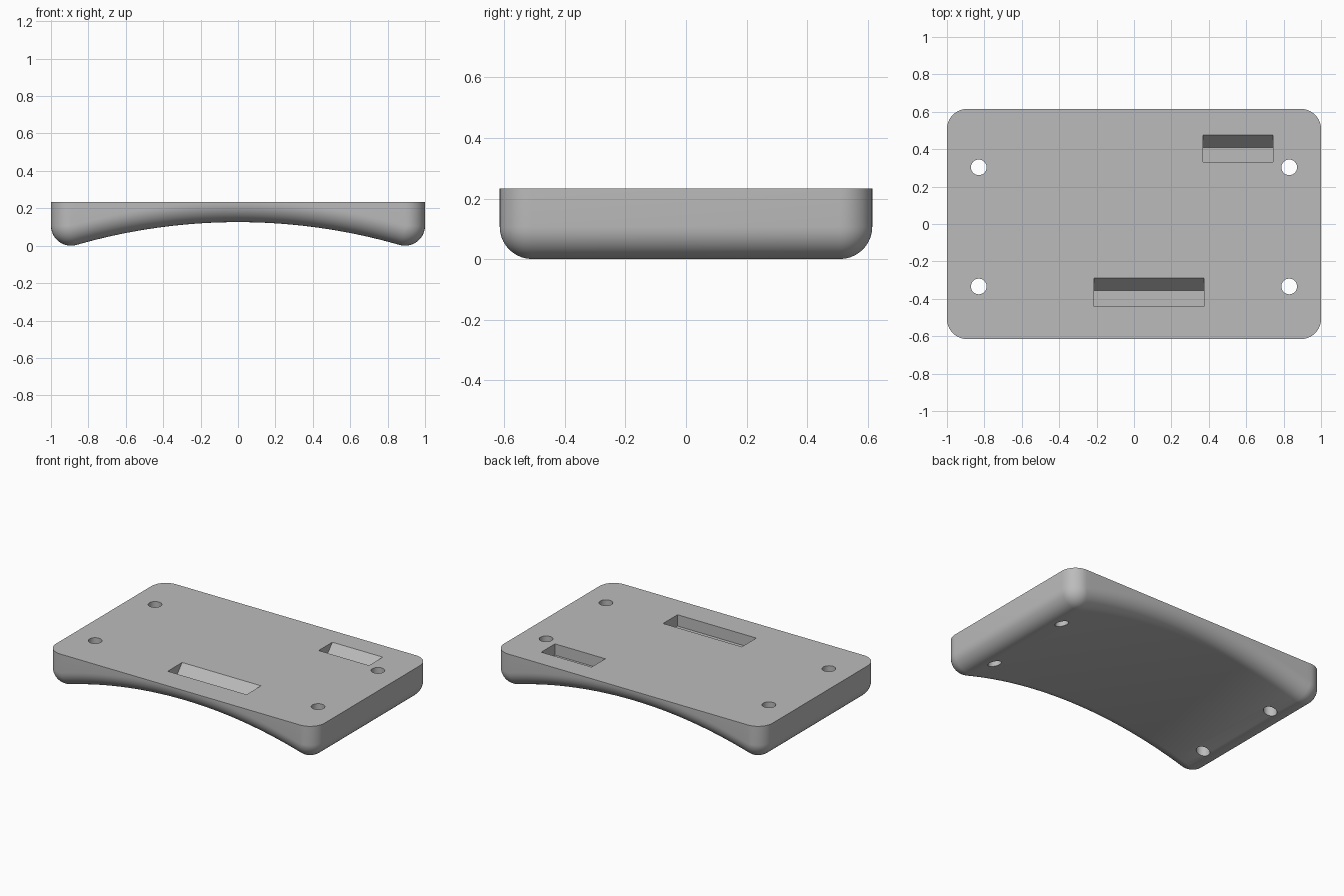
import bpy, bmesh, math

if "Cube" in bpy.data.objects:
    bpy.data.objects.remove(bpy.data.objects["Cube"])

HX, HY, TOP = 1.0, 0.615, 0.233   # half sizes and height
R = 0.107                         # edge and corner radius
RISE = 0.126                      # height of the arched underside at its middle
CX, CY = HX - R, HY - R
S = (CX ** 2 + RISE ** 2) / (2 * RISE)   # radius of the arch followed by the rounding
END = math.asin(CX / S)

grey = bpy.data.materials.new("light grey")
grey.diffuse_color = (0.5, 0.5, 0.5, 1)
grey.use_nodes = True
grey.node_tree.nodes["Principled BSDF"].inputs["Base Color"].default_value = grey.diffuse_color


def make_object(name, bm):
    bmesh.ops.recalc_face_normals(bm, faces=bm.faces)
    mesh = bpy.data.meshes.new(name)
    bm.to_mesh(mesh)
    bm.free()
    mesh.materials.append(grey)
    ob = bpy.data.objects.new(name, mesh)
    bpy.context.collection.objects.link(ob)
    return ob


# Spine of the underside: (x, z, tilt of the normal from straight down)
N, M = 48, 10
spine = []
for i in range(N + 1):
    a = END * (2 * i / N - 1)
    spine.append((S * math.sin(a), TOP_Z := R + RISE - S + S * math.cos(a), -a))
left = [(-CX, R, -math.pi / 2 + (math.pi / 2 + END) * k / M) for k in range(M)]
right = [(-x, z, -t) for x, z, t in reversed(left)]
spine = left + spine + right

# Plate: rounded underside swept along the spine, then walls up to a flat top
bm = bmesh.new()
rows = []
angles = [(-1, -math.pi / 2 * (1 - k / M)) for k in range(M + 1)]
angles += [(1, math.pi / 2 * k / M) for k in range(M + 1)]
for x, z, t in spine:
    row = []
    for side, p in angles:
        c = R * math.cos(p)
        row.append(bm.verts.new((x + c * math.sin(t), side * CY + R * math.sin(p),
                                 min(z - c * math.cos(t), TOP - 0.001))))
    rows.append(row)
for r0, r1 in zip(rows, rows[1:]):
    for j in range(len(angles) - 1):
        bm.faces.new((r0[j], r0[j + 1], r1[j + 1], r1[j]))
bmesh.ops.remove_doubles(bm, verts=bm.verts, dist=1e-5)
rim = [e for e in bm.edges if e.is_boundary]
wall = bmesh.ops.extrude_edge_only(bm, edges=rim)["geom"]
for v in wall:
    if isinstance(v, bmesh.types.BMVert):
        v.co.z = TOP
bmesh.ops.contextual_create(bm, geom=[e for e in wall if isinstance(e, bmesh.types.BMEdge)
                                     and all(v.co.z > TOP - 1e-5 for v in e.verts)])
plate = make_object("arched_plate", bm)


def cut(bm):
    cutter = make_object("cutter", bm)
    mod = plate.modifiers.new("cut", 'BOOLEAN')
    mod.operation, mod.solver, mod.object = 'DIFFERENCE', 'EXACT', cutter
    bpy.context.view_layer.objects.active = plate
    bpy.ops.object.modifier_apply(modifier=mod.name)
    bpy.data.objects.remove(cutter)


# Four screw holes
for x in (-0.83, 0.83):
    for y in (-0.334, 0.303):
        bm = bmesh.new()
        bmesh.ops.create_cone(bm, cap_ends=True, segments=32, radius1=0.042,
                              radius2=0.042, depth=1)
        bmesh.ops.translate(bm, verts=bm.verts, vec=(x, y, 0))
        cut(bm)

# Two slots: upright front wall, flat floor, sloping back wall
DEPTH, OVER = 0.076, 0.05
for x0, x1, y0, y1, y2 in ((0.369, 0.744, 0.331, 0.41, 0.477),
                           (-0.214, 0.373, -0.442, -0.355, -0.288)):
    bm = bmesh.new()
    y3 = y2 + (y2 - y1) * OVER / DEPTH
    profile = ((y0, TOP + OVER), (y0, TOP - DEPTH), (y1, TOP - DEPTH), (y3, TOP + OVER))
    face = bm.faces.new([bm.verts.new((x0, y, z)) for y, z in profile])
    ext = bmesh.ops.extrude_face_region(bm, geom=[face])["geom"]
    bmesh.ops.translate(bm, vec=(x1 - x0, 0, 0),
                        verts=[v for v in ext if isinstance(v, bmesh.types.BMVert)])
    cut(bm)

# Smooth rounded surfaces, crisp rims
bpy.ops.object.select_all(action='DESELECT')
plate.select_set(True)
bpy.context.view_layer.objects.active = plate
bpy.ops.object.shade_smooth_by_angle(angle=math.radians(30))
